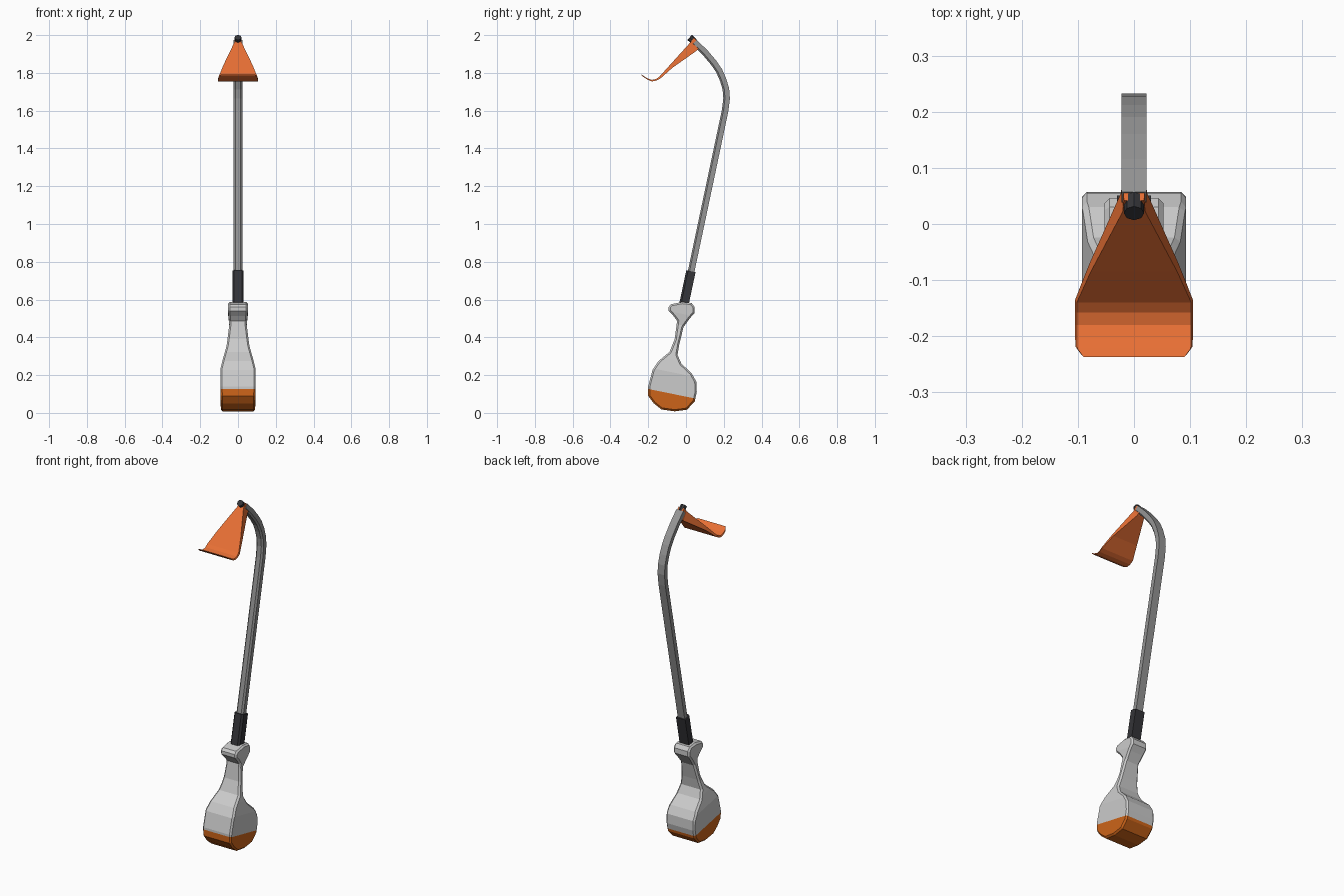
import bpy, bmesh, math
from mathutils import Vector

if "Cube" in bpy.data.objects:
    bpy.data.objects.remove(bpy.data.objects["Cube"])


def material(name, col):
    m = bpy.data.materials.new(name)
    m.diffuse_color = (*col, 1)
    m.use_nodes = True
    m.node_tree.nodes["Principled BSDF"].inputs["Base Color"].default_value = m.diffuse_color
    return m


ORANGE = material("orange", (0.8, 0.16, 0.035))
DARK_ORANGE = material("dark_orange", (0.62, 0.13, 0.01))
DARK = material("dark", (0.035, 0.035, 0.04))
LIGHT = material("light_grey", (0.6, 0.6, 0.6))
GREY = material("shaft_grey", (0.3, 0.3, 0.3))


def finish(bm, name, mats):
    bmesh.ops.recalc_face_normals(bm, faces=bm.faces)
    me = bpy.data.meshes.new(name)
    bm.to_mesh(me)
    bm.free()
    ob = bpy.data.objects.new(name, me)
    bpy.context.collection.objects.link(ob)
    for m in mats:
        me.materials.append(m)
    return ob


def loft(name, rings, mat):
    """Skin a list of equal-length closed rings and cap both ends."""
    bm = bmesh.new()
    vs = [[bm.verts.new(p) for p in r] for r in rings]
    n = len(vs[0])
    for a, b in zip(vs, vs[1:]):
        for i in range(n):
            j = (i + 1) % n
            bm.faces.new((a[i], a[j], b[j], b[i]))
    bm.faces.new(vs[0])
    bm.faces.new(vs[-1])
    return finish(bm, name, [mat])


def sweep(name, path, section, mat):
    """Sweep an (across, behind) section along a path of (y, z) points."""
    pts = [Vector(p) for p in path]
    rings = []
    for i, p in enumerate(pts):
        t = (pts[min(i + 1, len(pts) - 1)] - pts[max(i - 1, 0)]).normalized()
        back = Vector((t.y, -t.x))
        rings.append([(u, p.x + back.x * v, p.y + back.y * v) for u, v in section])
    return loft(name, rings, mat)


def chamfered(w, d, c):
    return [(-w, d), (-w, c - d), (c - w, -d), (w - c, -d), (w, c - d), (w, d)]


# Motor body: side profile, sliced along its tilted axis, then shaped in width
profile = [(-.08, .575), (-.02, .587), (.03, .582), (.046, .56), (.046, .53), (.02, .5),
           (-.013, .455), (-.035, .365), (-.045, .307), (-.024, .26), (.03, .21),
           (.055, .165), (.057, .11), (.046, .06), (.005, .017), (-.06, .008),
           (-.13, .018), (-.17, .05), (-.2, .09), (-.2, .14), (-.177, .228), (-.145, .275),
           (-.087, .323), (-.06, .39), (-.047, .487), (-.066, .513), (-.092, .54), (-.092, .56)]
widths = [(-.1, .087), (.086, .093), (.2, .093), (.27, .078), (.345, .06), (.46, .046),
          (.52, .052), (.7, .053)]
TILT = 0.204


def half_width(s):
    for (a, wa), (b, wb) in zip(widths, widths[1:]):
        if s <= b:
            return wa + (wb - wa) * (s - a) / (b - a)
    return widths[-1][1]


bm = bmesh.new()
f = bm.faces.new([bm.verts.new((-1, y, z)) for y, z in profile])
ext = bmesh.ops.extrude_face_region(bm, geom=[f], use_keep_orig=True)
bmesh.ops.translate(bm, vec=(2, 0, 0), verts=[g for g in ext["geom"] if isinstance(g, bmesh.types.BMVert)])
for s, _ in widths[1:-1]:
    bmesh.ops.bisect_plane(bm, geom=bm.verts[:] + bm.edges[:] + bm.faces[:], dist=1e-5,
                           plane_co=(0, 0, s), plane_no=(0, TILT, 1))
for v in bm.verts:
    v.co.x *= half_width(v.co.z + TILT * v.co.y)
for f in bm.faces:
    c = f.calc_center_median()
    f.material_index = int(c.z + TILT * c.y < .086)
body = finish(bm, "motor_body", [LIGHT, DARK_ORANGE])
bev = body.modifiers.new("rim", 'BEVEL')
bev.width = .009
bev.segments = 1
bev.limit_method = 'ANGLE'
bev.angle_limit = math.radians(52)

# Dark sleeve joining the body and the shaft
sweep("shaft_sleeve", [(-.012, .57), (.026, .75)], chamfered(.03, .025, .01), DARK)

# Long shaft with a bent top
sweep("shaft", [(.0, .62), (.207, 1.6), (.215, 1.665), (.211, 1.715), (.196, 1.765), (.175, 1.812),
                (.147, 1.853), (.103, 1.905), (.045, 1.962)], chamfered(.0225, .0175, .009), GREY)

# Flared guard: upper (y, z), lower (y, z), half width
stations = [
    ((.042, 1.985), (.086, 1.945), .021),
    ((.022, 1.96), (.056, 1.917), .023),
    ((-.085, 1.842), (-.072, 1.827), .08),
    ((-.14, 1.781), (-.135, 1.771), .105),
    ((-.158, 1.768), (-.157, 1.759), .105),
    ((-.18, 1.763), (-.18, 1.755), .105),
    ((-.204, 1.771), (-.202, 1.763), .105),
    ((-.222, 1.782), (-.219, 1.774), .104),
    ((-.237, 1.792), (-.234, 1.785), .093)]
loft("guard", [[(-w + .003, *u), (w - .003, *u), (w, *l), (-w, *l)] for u, l, w in stations], ORANGE)

# Dark cutting-head stub at the tip
bm = bmesh.new()
bmesh.ops.create_cone(bm, cap_ends=True, segments=8, radius1=.018, radius2=.018, depth=.035)
stub = finish(bm, "head_stub", [DARK])
stub.rotation_euler = (math.radians(47), 0, math.radians(0))
stub.location = (0, .032, 1.976)
